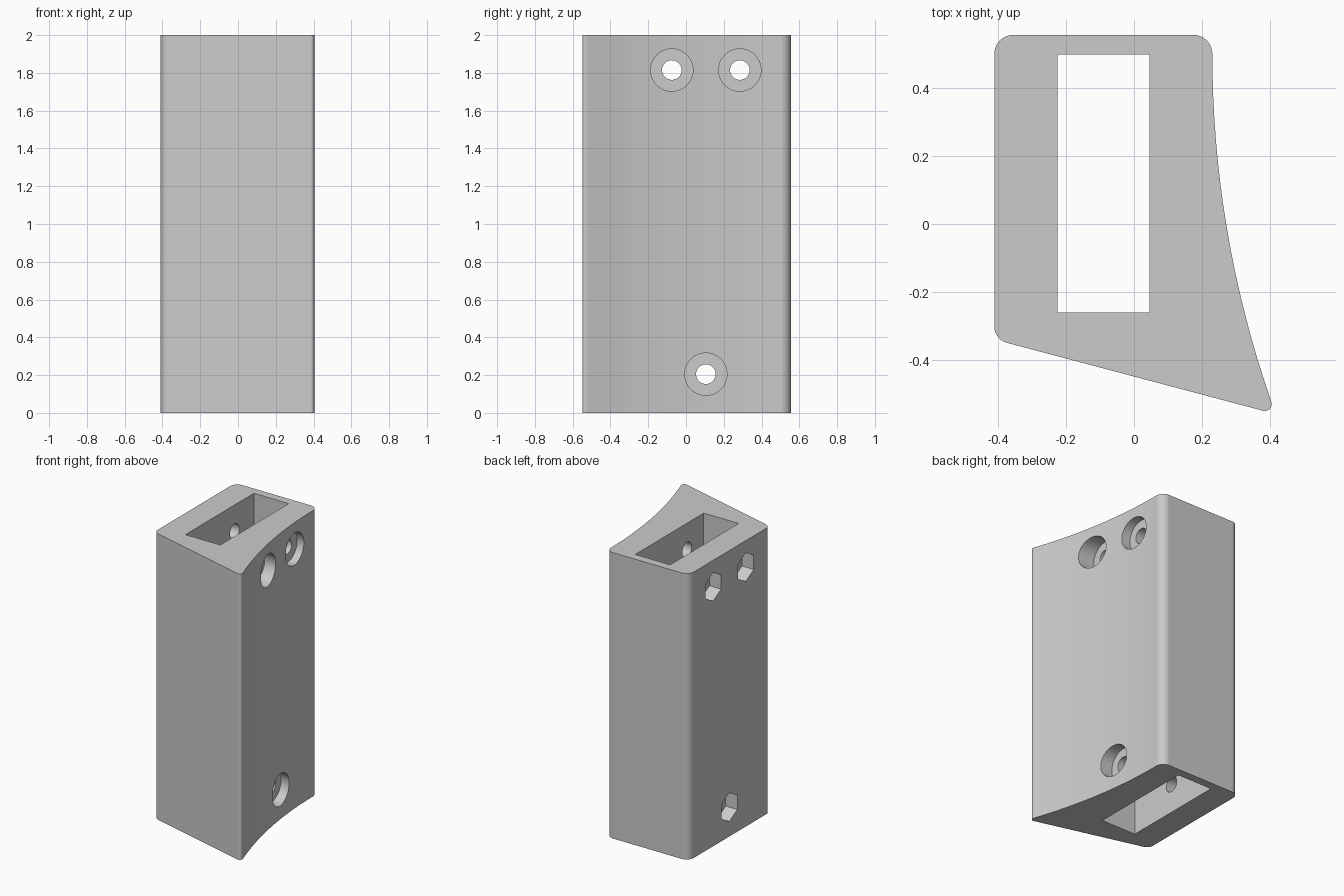
import bpy
import bmesh
from math import pi, sin, cos, tan, sqrt
from mathutils import Vector

old = bpy.data.objects.get("Cube")
if old:
    bpy.data.objects.remove(old, do_unlink=True)

HEIGHT = 2.0
grey = bpy.data.materials.new("plain grey")
grey.use_nodes = True
colour = (0.6, 0.6, 0.6, 1)
grey.diffuse_color = colour
grey.node_tree.nodes["Principled BSDF"].inputs["Base Color"].default_value = colour


def prism(name, points, low, high, along_x=False):
    """Extrude an outline along z, or an outline in (y, z) along x."""
    bm = bmesh.new()
    place = (lambda p: (low, p[0], p[1])) if along_x else (lambda p: (p[0], p[1], low))
    face = bm.faces.new([bm.verts.new(place(p)) for p in points])
    moved = bmesh.ops.extrude_face_region(bm, geom=[face], use_keep_orig=True)["geom"]
    step = Vector((high - low, 0, 0)) if along_x else Vector((0, 0, high - low))
    bmesh.ops.translate(bm, vec=step, verts=[g for g in moved if isinstance(g, bmesh.types.BMVert)])
    bmesh.ops.recalc_face_normals(bm, faces=bm.faces)
    mesh = bpy.data.meshes.new(name)
    bm.to_mesh(mesh)
    bm.free()
    mesh.materials.append(grey)
    obj = bpy.data.objects.new(name, mesh)
    bpy.context.collection.objects.link(obj)
    return obj


def fillet(before, corner, after, radius, steps=8):
    """Points that round one corner of an outline."""
    c = Vector(corner)
    a = (Vector(before) - c).normalized()
    b = (Vector(after) - c).normalized()
    half = a.angle(b) / 2
    centre = c + (a + b).normalized() * radius / sin(half)
    start = c + a * radius / tan(half) - centre
    end = c + b * radius / tan(half) - centre
    return [centre + start.lerp(end, i / steps).normalized() * radius for i in range(steps + 1)]


def ring(y, z, radius, sides):
    return [(y + radius * sin(2 * pi * i / sides), z + radius * cos(2 * pi * i / sides))
            for i in range(sides)]


# Body outline: straight back and side, slanted front, hollow curved side
back_left, back_right = (0.23, 0.555), (-0.41, 0.555)
front_right, tip = (-0.41, -0.339), (0.412, -0.557)
arc_radius, arc_top, arc_end, segments = 3.1, 0.5, -0.518, 16
arc = []
for i in range(1, segments + 1):
    y = arc_top + (arc_end - arc_top) * i / segments
    arc.append((0.23 + arc_radius - sqrt(arc_radius ** 2 - (y - arc_top) ** 2), y))

outline = fillet(front_right, back_right, back_left, 0.055)
outline += fillet(back_right, back_left, (0.23, 0), 0.055)
outline += arc
outline += fillet(arc[-1], tip, front_right, 0.02)
outline += fillet(tip, front_right, back_right, 0.05)
body = prism("mounting_block", outline, 0, HEIGHT)

# Rectangular channel through the full height
slot = [(-0.225, -0.26), (0.045, -0.26), (0.045, 0.497), (-0.225, 0.497)]
cutters = [prism("channel_cutter", slot, -0.1, HEIGHT + 0.1)]

# Bolt holes with round recesses on the curved side and hex nut pockets opposite
for y, z in [(-0.075, 1.815), (0.285, 1.815), (0.105, 0.205)]:
    cutters.append(prism("bolt_hole_cutter", ring(y, z, 0.052, 32), -0.6, 0.6, True))
    cutters.append(prism("bolt_head_cutter", ring(y, z, 0.112, 48), 0.18, 0.6, True))
    cutters.append(prism("nut_pocket_cutter", ring(y, z, 0.1, 6), -0.6, -0.32, True))

bpy.context.view_layer.objects.active = body
for cutter in cutters:
    cutter.hide_render = True
    cut = body.modifiers.new("cut", "BOOLEAN")
    cut.operation = "DIFFERENCE"
    cut.solver = "EXACT"
    cut.object = cutter
    bpy.ops.object.modifier_apply(modifier=cut.name)
    bpy.data.objects.remove(cutter, do_unlink=True)
